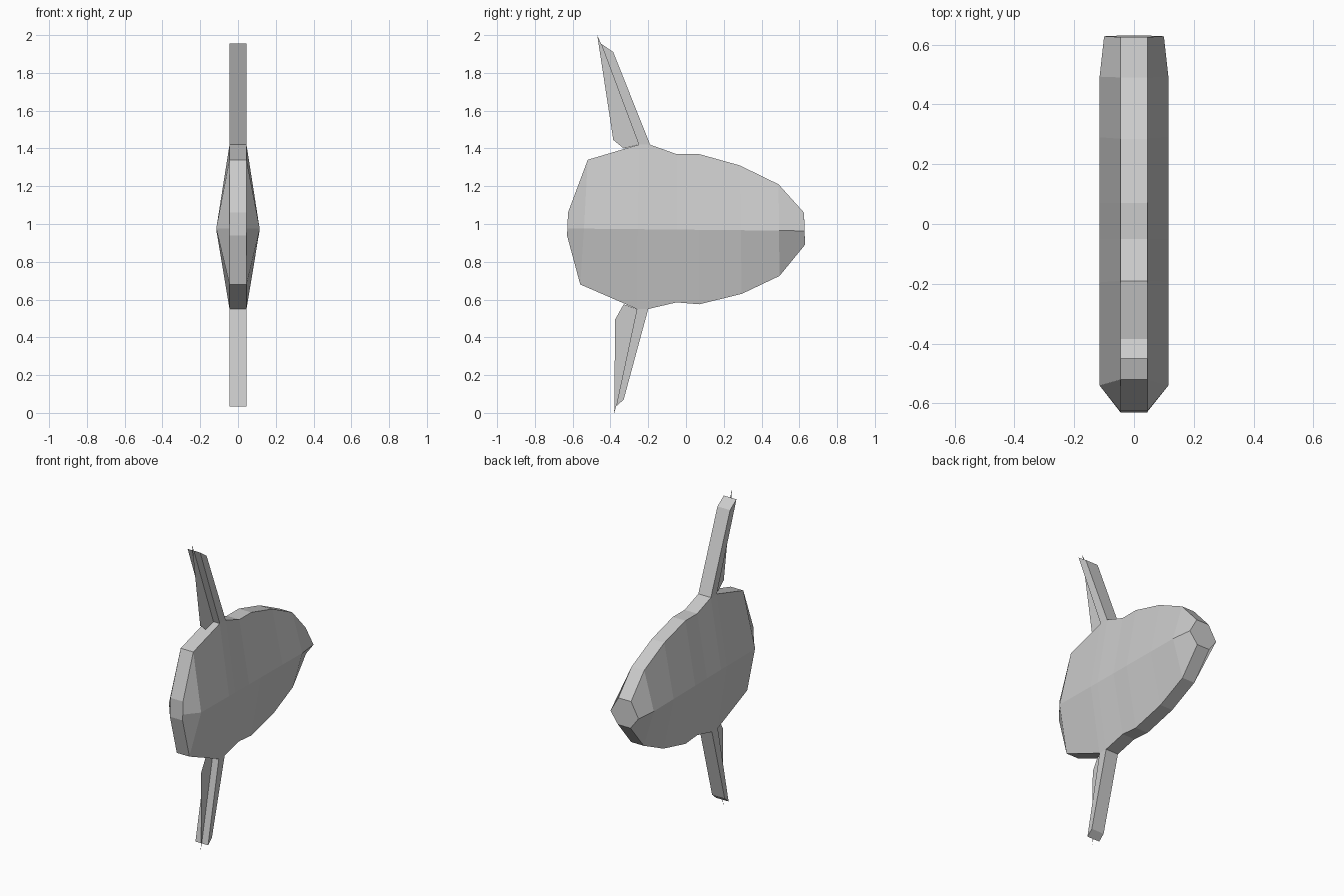
import bpy

if "Cube" in bpy.data.objects:
    bpy.data.objects.remove(bpy.data.objects["Cube"])

RIM = 0.045  # half width of the flat rim and the fins


def make_mesh(name, verts, faces):
    mesh = bpy.data.meshes.new(name)
    mesh.from_pydata(verts, [], faces)
    mesh.validate()
    mesh.update()
    obj = bpy.data.objects.new(name, mesh)
    bpy.context.collection.objects.link(obj)
    return obj


# Body: hexagonal sections (top y, top z, bottom y, bottom z, ridge half width)
sections = [
    (-0.625, 1.06, -0.63, 0.94, RIM),
    (-0.52, 1.34, -0.56, 0.68, 0.115),
    (-0.25, 1.42, -0.26, 0.55, 0.115),
    (-0.19, 1.42, -0.20, 0.55, 0.115),
    (-0.05, 1.37, -0.05, 0.585, 0.115),
    (0.07, 1.37, 0.07, 0.575, 0.115),
    (0.285, 1.31, 0.295, 0.63, 0.115),
    (0.49, 1.21, 0.495, 0.725, 0.115),
    (0.625, 1.06, 0.63, 0.89, 0.10),
]
verts, faces = [], []
for ty, tz, by, bz, w in sections:
    my = (ty + by) / 2
    mz = 0.97 - 0.01 * my
    verts += [(-RIM, ty, tz), (RIM, ty, tz), (w, my, mz),
              (RIM, by, bz), (-RIM, by, bz), (-w, my, mz)]
for s in range(len(sections) - 1):
    for i in range(6):
        a, b = s * 6 + i, s * 6 + (i + 1) % 6
        # leave the body open where the fins grow out of it
        if not (s == 2 and i in (0, 3)):
            faces.append((a, b, b + 6, a + 6))
last = len(verts) - 6
faces += [tuple(range(5, -1, -1)), tuple(range(last, last + 6))]
body = make_mesh("body", verts, faces)


# Fins: a thick spar open at its root, plus a thin web on the centre plane
def fin(name, spar, web):
    n = len(spar)
    v = [(-RIM, y, z) for y, z in spar] + [(RIM, y, z) for y, z in spar]
    f = [tuple(range(n)), tuple(range(2 * n - 1, n - 1, -1))]
    f += [(i + 1, i, i + n, i + 1 + n) for i in range(n - 1)]
    # orient both mirrored profiles outwards
    area = sum(spar[i][0] * spar[(i + 1) % n][1] - spar[(i + 1) % n][0] * spar[i][1]
               for i in range(n))
    if area > 0:
        f = [tuple(reversed(p)) for p in f]
    make_mesh(name, v, f)
    make_mesh(name + "_web", [(0, y, z) for y, z in web], [tuple(range(len(web)))])


fin("upper_fin",
    [(-0.19, 1.42), (-0.385, 1.91), (-0.45, 1.955), (-0.25, 1.42)],
    [(-0.25, 1.42), (-0.33, 1.40), (-0.385, 1.445), (-0.47, 2.0), (-0.45, 1.955)])
fin("lower_fin",
    [(-0.20, 0.55), (-0.33, 0.07), (-0.37, 0.035), (-0.26, 0.55)],
    [(-0.26, 0.55), (-0.33, 0.575), (-0.375, 0.495), (-0.38, 0.0), (-0.37, 0.035)])

# Consistent outward normals on the body
import bmesh
bm = bmesh.new()
bm.from_mesh(body.data)
bmesh.ops.recalc_face_normals(bm, faces=bm.faces)
bm.to_mesh(body.data)
bm.free()
